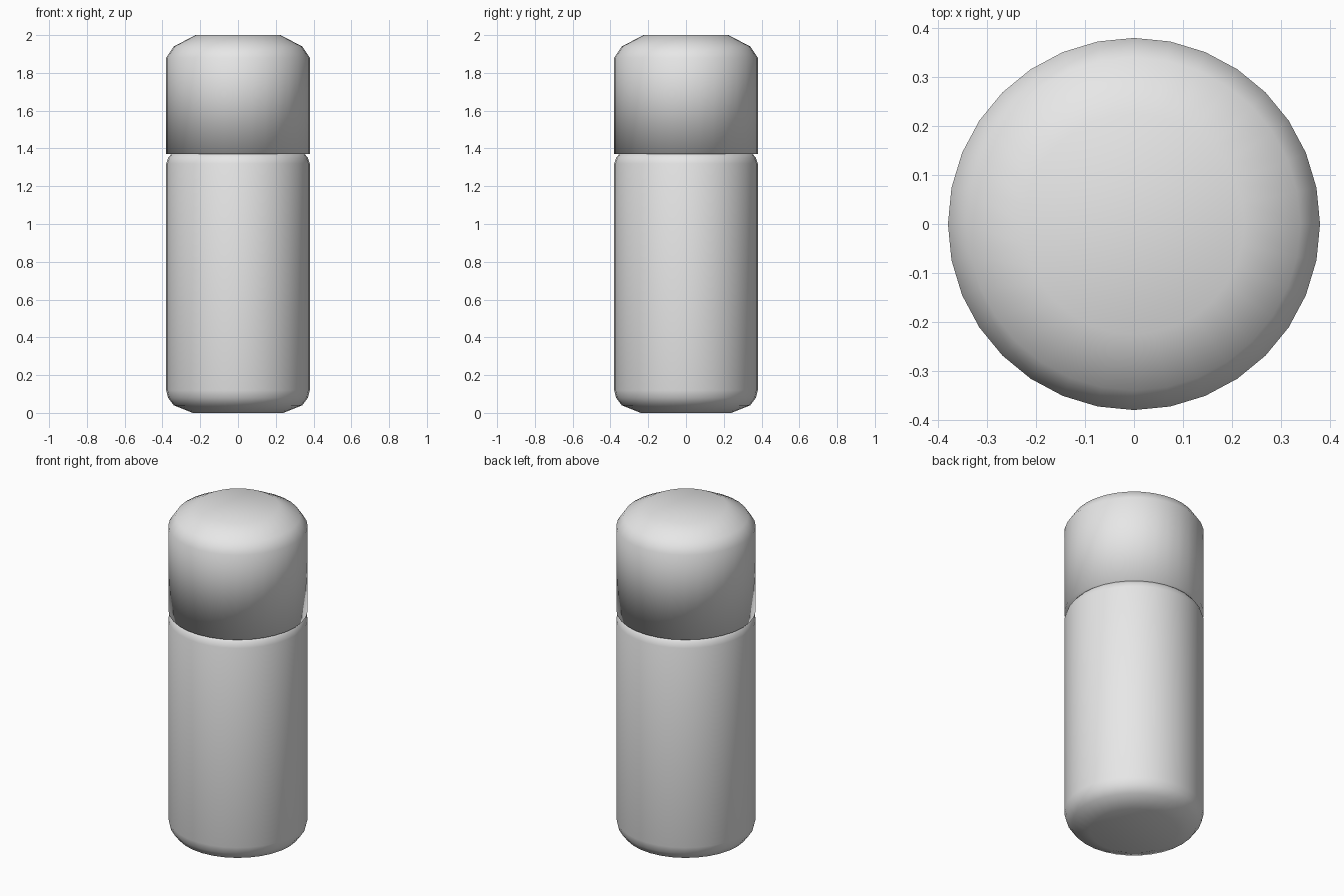
import bpy
import bmesh
from math import cos, sin, tau

SIDES = 32

cube = bpy.data.objects.get("Cube")
if cube:
    bpy.data.objects.remove(cube, do_unlink=True)

# One plain grey material
grey = bpy.data.materials.new("light_grey")
grey.use_nodes = True
colour = (0.8, 0.8, 0.8, 1.0)
grey.diffuse_color = colour
grey.node_tree.nodes["Principled BSDF"].inputs["Base Color"].default_value = colour


def lathe(name, profile):
    """Closed, smooth turned solid from (radius, height) points, bottom to top."""
    bm = bmesh.new()
    rings = []
    for r, z in profile:
        rings.append([bm.verts.new((r * cos(tau * i / SIDES), r * sin(tau * i / SIDES), z))
                      for i in range(SIDES)])
    for low, high in zip(rings, rings[1:]):
        for i in range(SIDES):
            j = (i + 1) % SIDES
            bm.faces.new((low[i], low[j], high[j], high[i]))
    bm.faces.new(rings[0][::-1])
    bm.faces.new(rings[-1])
    for face in bm.faces:
        face.smooth = True
    mesh = bpy.data.meshes.new(name)
    bm.to_mesh(mesh)
    bm.free()
    mesh.materials.append(grey)
    obj = bpy.data.objects.new(name, mesh)
    bpy.context.collection.objects.link(obj)
    return obj


# Tall body with rounded base and shoulder
lathe("body", [(0.24, 0.0), (0.34, 0.04), (0.37, 0.08), (0.38, 0.12),
               (0.38, 1.32), (0.37, 1.35), (0.35, 1.375)])

# Cap with a rounded top and a straight lower rim
lathe("cap", [(0.38, 1.37), (0.38, 1.88), (0.34, 1.94), (0.225, 2.0)])
